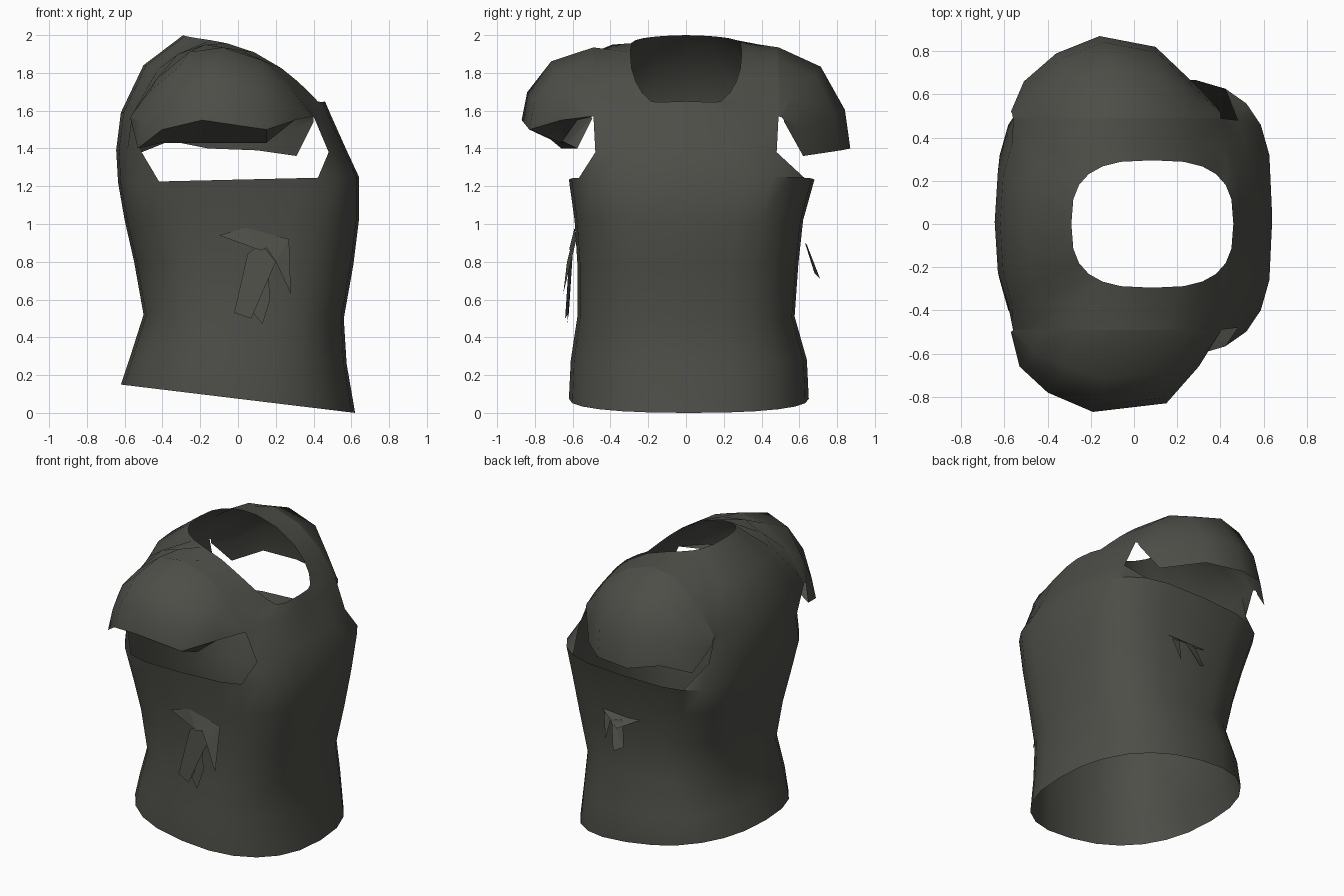
import bpy, bmesh
from math import sin, cos, pi, copysign

cube = bpy.data.objects.get("Cube")
if cube:
    bpy.data.objects.remove(cube)

cloth = bpy.data.materials.new("dark grey cloth")
cloth.use_nodes = True
COLOUR = (0.075, 0.075, 0.065, 1)
cloth.diffuse_color = COLOUR
bsdf = next(n for n in cloth.node_tree.nodes if n.type == 'BSDF_PRINCIPLED')
bsdf.inputs["Base Color"].default_value = COLOUR
bsdf.inputs["Roughness"].default_value = 0.9

N = 24               # columns round the body, the chest faces +x
SIDE = range(3, 10)  # columns that make one shoulder


def power(v, e):
    return copysign(abs(v) ** e, v)


def ring(xmin, xmax, y, e):
    """Rounded-square loop of (x, y) points."""
    mid, half = (xmin + xmax) / 2, (xmax - xmin) / 2
    return [(mid + half * power(cos(2 * pi * i / N), e),
             y * power(sin(2 * pi * i / N), e)) for i in range(N)]


def finish(name, bm, angle=0.7, recalc=False):
    if recalc:
        bmesh.ops.recalc_face_normals(bm, faces=bm.faces)
    me = bpy.data.meshes.new(name)
    bm.to_mesh(me)
    bm.free()
    me.materials.append(cloth)
    ob = bpy.data.objects.new(name, me)
    bpy.context.collection.objects.link(ob)
    bpy.ops.object.select_all(action='DESELECT')
    ob.select_set(True)
    bpy.context.view_layer.objects.active = ob
    bpy.ops.object.shade_smooth_by_angle(angle=angle)


def bridge(bm, low, high, cols):
    for i in cols:
        j = (i + 1) % len(low)
        bm.faces.new((low[i], low[j], high[j], high[i]))


# Shirt body: each ring is back z, front z, x range, y, y shift, roundness
BODY = [(0.15, 0.0, -0.62, 0.62, 0.635, 0.015, 0.85),
        (0.3, 0.26, -0.57, 0.575, 0.625, 0.015, 0.8),
        (0.52, 0.5, -0.5, 0.56, 0.575, 0, 0.75),
        (0.8, 0.78, -0.55, 0.61, 0.585, 0.01, 0.7),
        (1.02, 1.02, -0.6, 0.64, 0.605, 0.015, 0.65),
        (1.22, 1.25, -0.635, 0.64, 0.65, 0.03, 0.6)]
CHEST = (1.39, 1.39, -0.645, 0.575, 0.6, 0.01, 0.7)
YOKE = (1.59, 1.58, -0.62, 0.49, 0.63, 0, 0.75)

bm = bmesh.new()


def body_ring(zb, zf, xmin, xmax, y, shift, e):
    return [bm.verts.new((px, py + shift,
                          zb + (zf - zb) * (px - xmin) / (xmax - xmin)))
            for px, py in ring(xmin, xmax, y, e)]


rings = [body_ring(*r) for r in BODY]
for a, b in zip(rings, rings[1:]):
    bridge(bm, a, b, range(N))

# Chest and back panels leave the armholes open, with sloped lower corners
chest, yoke = body_ring(*CHEST), body_ring(*YOKE)
for i, x in ((3, 0.48), (9, -0.51), (15, -0.51), (21, 0.48)):
    chest[i].co = (x, copysign(0.48, 12 - i), 1.38)
panels = [i for i in range(N) if not (3 <= i < 9 or 15 <= i < 21)]
bridge(bm, rings[-1], chest, panels)
bridge(bm, chest, yoke, panels)
lip = rings[-1]
for i in (3, 15):
    bm.faces.new((lip[i], lip[i + 1], chest[i]))
    bm.faces.new((lip[i + 5], lip[i + 6], chest[i + 6]))

# The yoke loop rides over both shoulders
OVER = [(0.4, 1.57), (0.27, 1.75), (0.12, 1.87), (-0.08, 1.935),
        (-0.26, 1.91), (-0.43, 1.77), (-0.56, 1.58)]
for k, (x, z) in zip(SIDE, OVER):
    yoke[k].co = (x, 0.49, z)
    yoke[N - k].co = (x, -0.49, z)

# Neckline, high at the back and dipping at the chest
neck = []
for x, y in ring(-0.29, 0.46, 0.295, 0.7):
    t = min(1, max(0, (x + 0.29) / 0.72))
    neck.append(bm.verts.new((x, y, 2.0 - 0.35 * t ** 2.6 - 0.3 * y * y)))
middle = []
for a, b in zip(yoke, neck):
    co = (a.co + b.co) / 2
    back = 0.1 * max(0, -co.x)
    middle.append(bm.verts.new((co.x - back, co.y, co.z + back)))
bridge(bm, yoke, middle, range(N))
bridge(bm, middle, neck, range(N))
seam = {s: [yoke[i if s > 0 else (N - i)].co.copy() for i in SIDE] for s in (1, -1)}
for v in [v for v in bm.verts if not v.link_faces]:
    bm.verts.remove(v)
finish("shirt_body", bm)

# Short cap sleeves, open underneath; edges run from chest to back
LEFT_EDGE = [(0.4, 0.52, 1.54), (0.31, 0.62, 1.36), (0.1, 0.82, 1.39),
             (-0.16, 0.87, 1.4), (-0.36, 0.79, 1.44), (-0.51, 0.66, 1.38),
             (-0.57, 0.52, 1.54)]
RIGHT_EDGE = [(0.4, 0.5, 1.57), (0.3, 0.66, 1.55), (0.15, 0.83, 1.5),
              (-0.19, 0.87, 1.55), (-0.4, 0.78, 1.5), (-0.53, 0.66, 1.4),
              (-0.57, 0.5, 1.56)]


def sleeve(name, s, edge, folded):
    bm = bmesh.new()
    rows = [[bm.verts.new(c) for c in seam[s]]]
    for t in (0.4, 0.75):
        row = []
        for a, (x, y, z) in zip(seam[s], edge):
            # quarter-round drop from the seam to the cuff
            out, drop = sin(t * pi / 2), 1 - cos(t * pi / 2)
            row.append(bm.verts.new((a.x + (x - a.x) * t,
                                     a.y + (s * y - a.y) * out,
                                     a.z + (z - a.z) * drop)))
        rows.append(row)
    rows.append([bm.verts.new((x, s * y, z)) for x, y, z in edge])
    if folded:
        rows.append([bm.verts.new((x, s * (0.49 + (y - 0.49) * 0.5),
                                   min(z, 1.43) if y > 0.7 else z))
                     for x, y, z in edge])
    for a, b in zip(rows, rows[1:]):
        bridge(bm, a, b, range(6))
    finish(name, bm, recalc=True)


sleeve("left_sleeve", 1, LEFT_EDGE, False)
sleeve("right_sleeve", -1, RIGHT_EDGE, True)


# Loose torn scraps hanging on the sides
def scraps(name, polys):
    bm = bmesh.new()
    for p in polys:
        bm.faces.new([bm.verts.new(c) for c in p])
    bmesh.ops.triangulate(bm, faces=bm.faces)
    finish(name, bm, 0.1)


scraps("right_scraps", [
    [(-0.1, -0.59, 0.94), (0.12, -0.62, 0.86), (0.27, -0.58, 0.92), (0.04, -0.59, 0.98)],
    [(0.12, -0.6, 0.92), (0.2, -0.63, 0.8), (0.28, -0.65, 0.63), (0.27, -0.58, 0.92)],
    [(0.05, -0.6, 0.84), (-0.02, -0.62, 0.53), (0.07, -0.64, 0.5), (0.2, -0.62, 0.8), (0.12, -0.6, 0.9)],
    [(0.16, -0.61, 0.74), (0.08, -0.62, 0.53), (0.13, -0.63, 0.47), (0.17, -0.62, 0.6)]])
scraps("left_scraps", [
    [(-0.08, 0.6, 0.92), (0.06, 0.67, 0.85), (0.22, 0.6, 0.92)],
    [(0.04, 0.63, 0.9), (0.0, 0.68, 0.74), (0.06, 0.71, 0.71), (0.12, 0.64, 0.89)],
    [(0.14, 0.61, 0.9), (0.16, 0.65, 0.74), (0.2, 0.61, 0.9)]])
